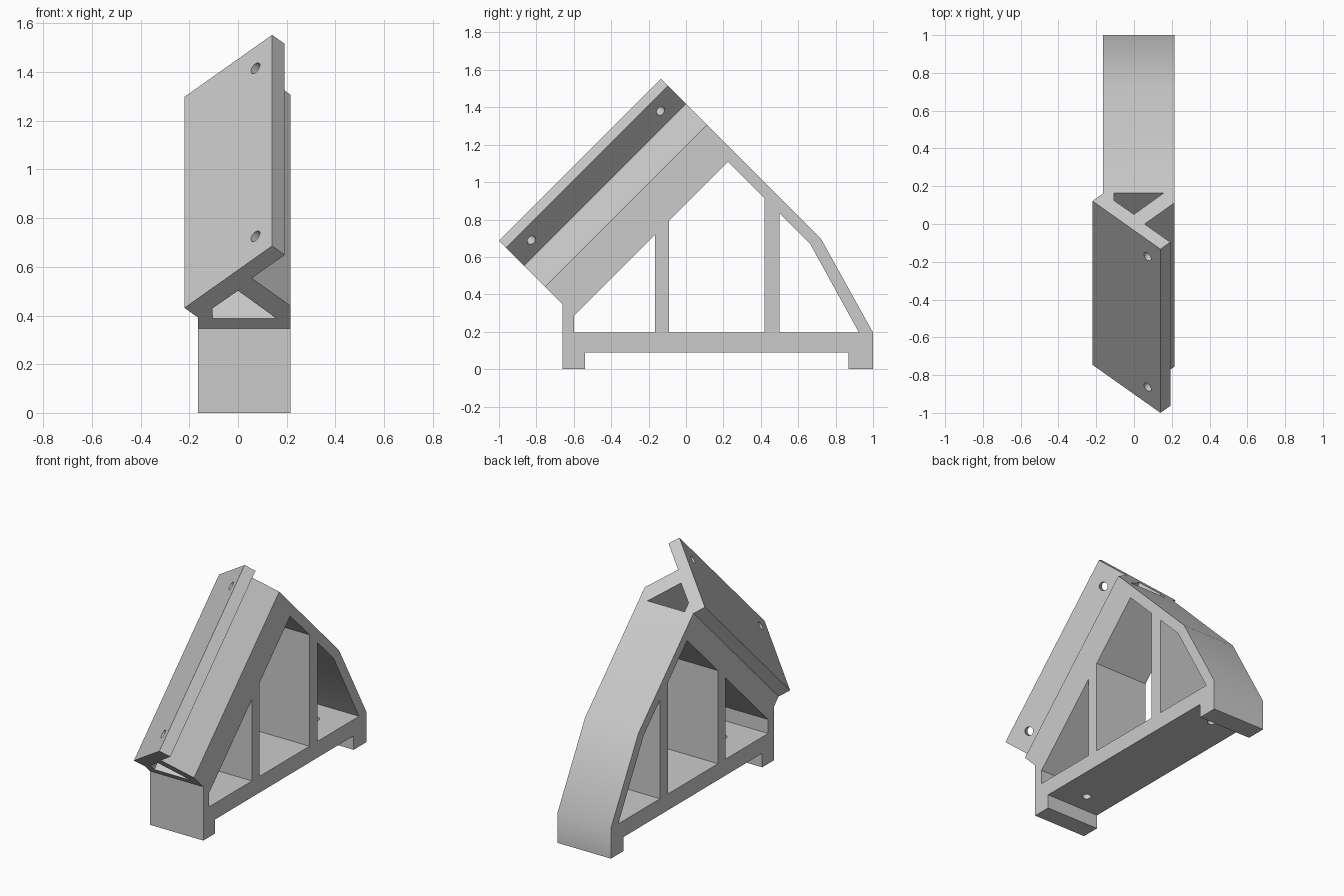
import bpy, bmesh
from mathutils import Matrix, Vector

cube = bpy.data.objects.get("Cube")
if cube:
    bpy.data.objects.remove(cube, do_unlink=True)

grey = bpy.data.materials.new("light_grey")
grey.use_nodes = True
colour = (0.6, 0.6, 0.6, 1)
grey.diffuse_color = colour
grey.node_tree.nodes["Principled BSDF"].inputs["Base Color"].default_value = colour

R = 0.5 ** 0.5
# Profile axes: SIDE draws in (y, z) and extrudes along x;
# SLOPE draws in (x, height above the incline) and extrudes up the incline.
SIDE = Matrix(((0, 0, 1), (1, 0, 0), (0, 1, 0)))
SLOPE = Matrix(((1, 0, 0), (0, -R, R), (0, R, R)))


def finish(name, bm):
    bmesh.ops.recalc_face_normals(bm, faces=bm.faces)
    mesh = bpy.data.meshes.new(name)
    bm.to_mesh(mesh)
    bm.free()
    mesh.materials.append(grey)
    obj = bpy.data.objects.new(name, mesh)
    bpy.context.collection.objects.link(obj)
    return obj


def prism(name, points, axes, start, end):
    bm = bmesh.new()
    face = bm.faces.new([bm.verts.new(axes @ Vector((a, b, start))) for a, b in points])
    side = bmesh.ops.extrude_face_region(bm, geom=[face])["geom"]
    verts = [v for v in side if isinstance(v, bmesh.types.BMVert)]
    bmesh.ops.translate(bm, verts=verts, vec=axes @ Vector((0, 0, end - start)))
    return finish(name, bm)


def drill(name, centre, direction, depth, radius=0.026):
    bm = bmesh.new()
    turn = direction.to_track_quat("Z", "Y").to_matrix().to_4x4()
    bmesh.ops.create_cone(bm, cap_ends=True, segments=24, radius1=radius, radius2=radius,
                          depth=depth, matrix=Matrix.Translation(centre) @ turn)
    return finish(name, bm)


def combine(body, other, operation):
    mod = body.modifiers.new("combine", "BOOLEAN")
    mod.operation, mod.solver, mod.object = operation, "EXACT", other
    bpy.context.view_layer.objects.active = body
    bpy.ops.object.modifier_apply(modifier=mod.name)
    bpy.data.objects.remove(other, do_unlink=True)


LEFT, RIGHT = -0.165, 0.215
LOW, HIGH = -0.314 * R, 1.42 * R

# Side frame with two feet
stand = prism("angled_bracket_stand", [
    (-0.66, 0), (-0.54, 0), (-0.54, 0.09), (0.87, 0.09), (0.87, 0), (1, 0),
    (1, 0.195), (0.72, 0.70), (0.185, 1.235), (-0.682, 0.368), (-0.66, 0.346)],
    SIDE, LEFT, RIGHT)

# Sloping beam with the tilted mounting flange
beam = prism("mounting_beam", [
    (LEFT, 0.70), (RIGHT, 0.70), (RIGHT, 0.845), (0.056, 1.004),
    (0.192, 1.14), (0.14, 1.192), (-0.22, 0.832), (LEFT, 0.777)],
    SLOPE, LOW, HIGH)
combine(stand, beam, "UNION")

# Openings between the struts
openings = [
    [(-0.6, 0.195), (-0.165, 0.195), (-0.165, 0.72), (-0.6, 0.285)],
    [(-0.09, 0.195), (0.42, 0.195), (0.42, 0.913), (0.224, 1.109), (-0.09, 0.795)],
    [(0.5, 0.195), (0.925, 0.195), (0.665, 0.668), (0.5, 0.833)],
]
for points in openings:
    combine(stand, prism("opening", points, SIDE, -0.5, 0.5), "DIFFERENCE")

# Hollow channel inside the beam
channel = [(-0.105, 0.771), (0.158, 0.771), (0, 0.932), (-0.105, 0.829)]
combine(stand, prism("channel", channel, SLOPE, LOW - 0.1, HIGH + 0.1), "DIFFERENCE")

# Screw holes in the flange and the base
for along in (LOW + 0.125, HIGH - 0.125):
    hole = drill("flange_hole", SLOPE @ Vector((0.097, 1.098, along)),
                 SLOPE @ Vector((1, -1, 0)), 0.15)
    combine(stand, hole, "DIFFERENCE")
for y in (-0.41, 0.75):
    hole = drill("base_hole", Vector((0.025, y, 0.14)), Vector((0, 0, 1)), 0.2)
    combine(stand, hole, "DIFFERENCE")

# Tidy the joined faces and shade
bm = bmesh.new()
bm.from_mesh(stand.data)
bmesh.ops.remove_doubles(bm, verts=bm.verts, dist=0.0002)
bmesh.ops.dissolve_limit(bm, angle_limit=0.01, verts=bm.verts, edges=bm.edges)
bm.to_mesh(stand.data)
bm.free()
bpy.ops.object.select_all(action="DESELECT")
stand.select_set(True)
bpy.context.view_layer.objects.active = stand
bpy.ops.object.shade_smooth_by_angle(angle=0.53)
